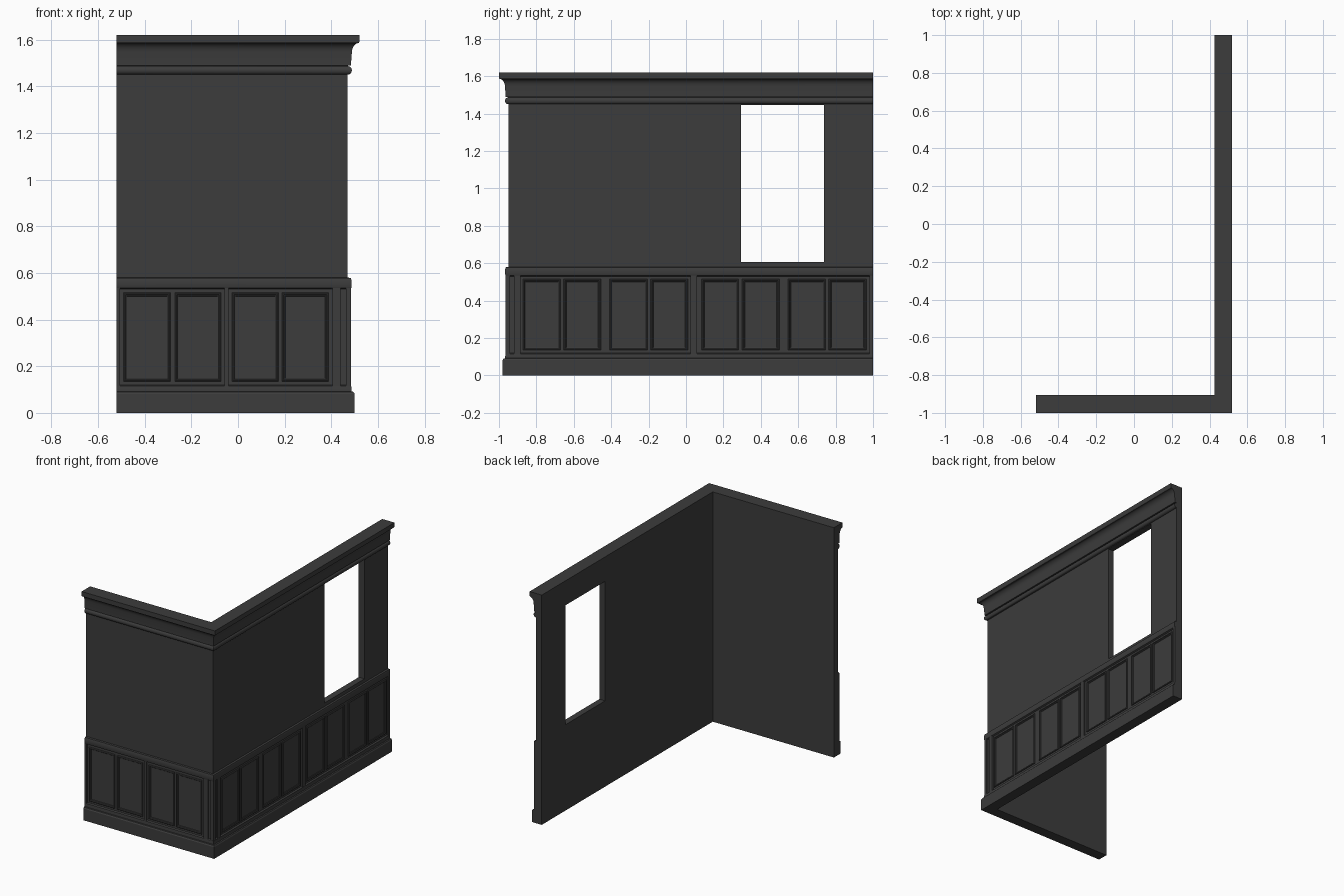
import bpy, bmesh, math

if "Cube" in bpy.data.objects:
    bpy.data.objects.remove(bpy.data.objects["Cube"])

XI, YI = 0.425, -0.905      # inner wall faces
XE, YE = -0.52, 1.0         # free ends of the two wings

mat = bpy.data.materials.new("dark_grey")
mat.diffuse_color = (0.045, 0.045, 0.045, 1)
mat.use_nodes = True
mat.node_tree.nodes["Principled BSDF"].inputs["Base Color"].default_value = mat.diffuse_color


def finish(bm, name, smooth=False):
    bmesh.ops.recalc_face_normals(bm, faces=bm.faces)
    me = bpy.data.meshes.new(name)
    bm.to_mesh(me)
    bm.free()
    ob = bpy.data.objects.new(name, me)
    bpy.context.collection.objects.link(ob)
    me.materials.append(mat)
    bpy.ops.object.select_all(action='DESELECT')
    ob.select_set(True)
    bpy.context.view_layer.objects.active = ob
    if smooth:
        bpy.ops.object.shade_smooth_by_angle(angle=math.radians(30))
    return ob


def sweep(name, profile):
    """Sweep a closed (depth, z) profile round the mitred L-shaped path."""
    bm = bmesh.new()
    rings = [[bm.verts.new(f(d, z)) for d, z in profile] for f in (
        lambda d, z: (XE, YI - d, z),
        lambda d, z: (XI + d, YI - d, z),
        lambda d, z: (XI + d, YE, z))]
    n = len(profile)
    for a, b in zip(rings, rings[1:]):
        for i in range(n):
            j = (i + 1) % n
            bm.faces.new((a[i], a[j], b[j], b[i]))
    bm.faces.new(rings[0])
    bm.faces.new(rings[-1])
    return finish(bm, name, True)


def box(name, x0, x1, y0, y1, z0, z1):
    bm = bmesh.new()
    bmesh.ops.create_cube(bm, size=1)
    for v in bm.verts:
        v.co = ((x0, x1)[v.co.x > 0], (y0, y1)[v.co.y > 0], (z0, z1)[v.co.z > 0])
    return finish(bm, name)


def place(side, u, d, z):
    return (u, YI - d, z) if side == "front" else (XI + d, u, z)


def panel_frame(side, u0, u1, z0=0.135, z1=0.515):
    """Mitred picture-frame moulding around one wainscot panel."""
    bm = bmesh.new()
    loops = []
    for s, d in ((0, 0.048), (0, 0.055), (0.003, 0.058), (0.007, 0.058),
                 (0.010, 0.054), (0.014, 0.053), (0.016, 0.048)):
        loops.append([bm.verts.new(place(side, u, d, z)) for u, z in (
            (u0 + s, z0 + s), (u1 - s, z0 + s), (u1 - s, z1 - s), (u0 + s, z1 - s))])
    for a, b in zip(loops, loops[1:] + loops[:1]):
        for i in range(4):
            j = (i + 1) % 4
            bm.faces.new((a[i], a[j], b[j], b[i]))
    finish(bm, side + "_panel_frame")


def stile(side, u0, u1):
    a, b = place(side, u0, 0.045, 0.105), place(side, u1, 0.0595, 0.54)
    box(side + "_stile", min(a[0], b[0]), max(a[0], b[0]),
        min(a[1], b[1]), max(a[1], b[1]), a[2], b[2])


# Bead and cove curves of the cornice
bead = [(0.047 + 0.016 * math.cos(t), 1.468 + 0.018 * math.sin(t))
        for t in (math.radians(-90 + 22.5 * i) for i in range(9))]
cove = [(0.092 - 0.029 * math.cos(t), 1.545 + 0.04 * math.sin(t))
        for t in (math.radians(15 * i) for i in range(7))]

# Whole wall section: skirting, wainscot, dado rail, plain wall, cornice
profile = [(0, 0), (0.075, 0), (0.075, 0.082), (0.070, 0.09), (0.062, 0.092),
           (0.062, 0.100), (0.060, 0.115), (0.050, 0.120), (0.050, 0.530),
           (0.060, 0.535), (0.062, 0.540), (0.062, 0.567), (0.058, 0.578),
           (0.045, 0.580), (0.045, 1.450)]
profile += bead + [(0.047, 1.489), (0.060, 1.489), (0.060, 1.505)]
profile += cove + [(0.095, 1.590), (0.095, 1.620), (0, 1.620)]
wall = sweep("wall", profile)

# Window opening through the side wing
cutter = box("window_cutter", 0.3, 0.65, 0.295, 0.738, 0.605, 1.447)
cutter.hide_render = True
bpy.context.view_layer.objects.active = wall
mod = wall.modifiers.new("window", 'BOOLEAN')
mod.operation = 'DIFFERENCE'
mod.solver = 'EXACT'
mod.object = cutter
bpy.ops.object.modifier_apply(modifier=mod.name)
bpy.data.objects.remove(cutter)

# Wainscot panels and stiles
for u0, u1 in ((-0.49, -0.29), (-0.27, -0.073), (-0.025, 0.173), (0.188, 0.388)):
    panel_frame("front", u0, u1)
for u0, u1 in ((-0.872, -0.67), (-0.655, -0.455), (-0.408, -0.205), (-0.19, 0.01),
               (0.083, 0.282), (0.3, 0.5), (0.545, 0.747), (0.762, 0.965)):
    panel_frame("side", u0, u1)
for u0, u1 in ((XE, -0.505), (-0.058, -0.04), (0.405, 0.44)):
    stile("front", u0, u1)
for u0, u1 in ((-0.92, -0.885), (0.025, 0.06), (0.98, YE)):
    stile("side", u0, u1)

# Corner post closing the outer edge of the wainscot
box("corner_post", 0.462, 0.4845, -0.9645, -0.942, 0.105, 0.54)
